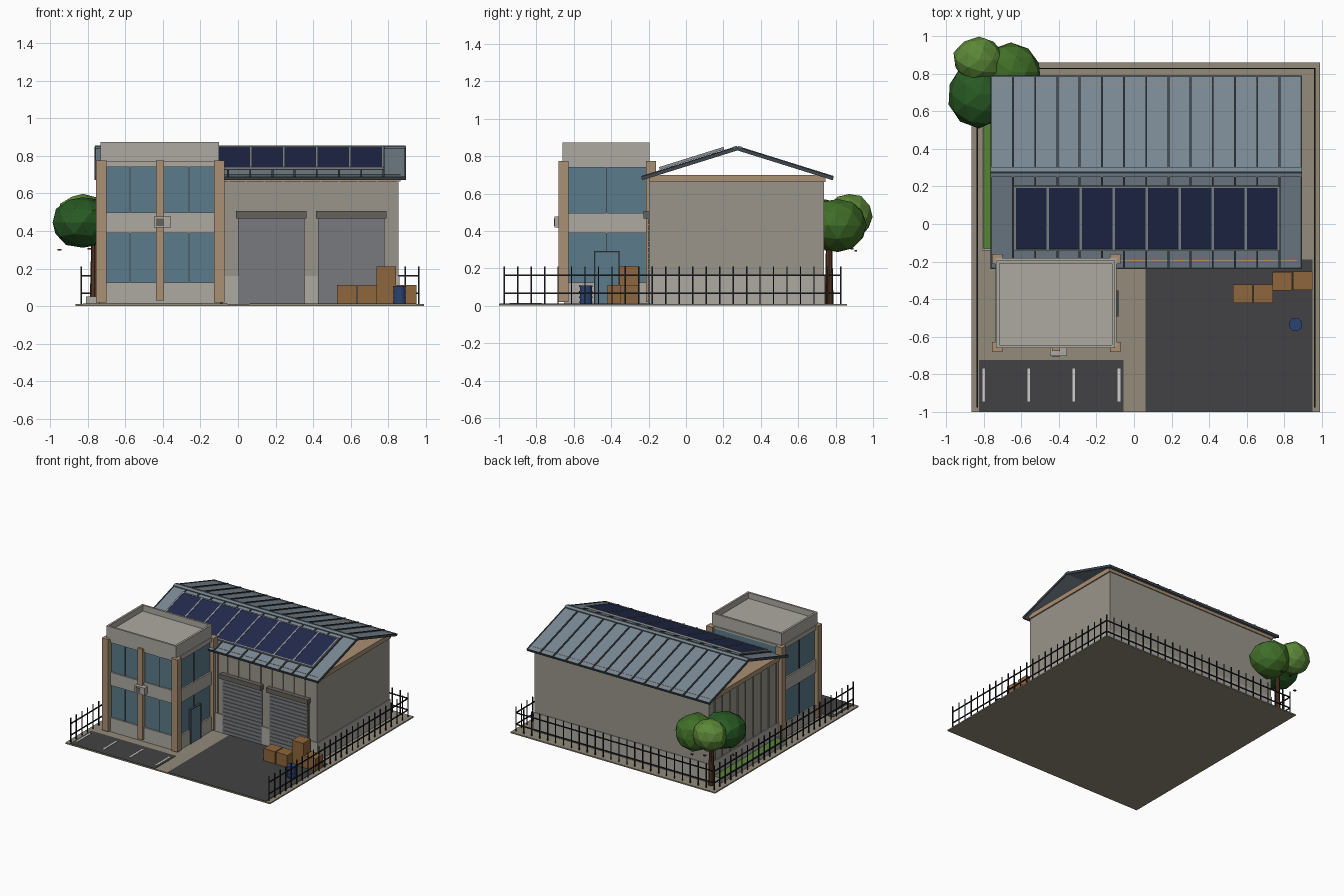
import bpy, bmesh, math, random
from mathutils import Matrix, Vector

if "Cube" in bpy.data.objects:
    bpy.data.objects.remove(bpy.data.objects["Cube"])
random.seed(4)

def mat(name, r, g, b):
    m = bpy.data.materials.new(name)
    m.diffuse_color = (*[(c / 255) ** 2.2 for c in (r, g, b)], 1)
    m.use_nodes = True
    m.node_tree.nodes["Principled BSDF"].inputs["Base Color"].default_value = m.diffuse_color
    return m

PAVE, ASPH = mat("paving", 146, 138, 122), mat("asphalt", 68, 68, 70)
WALL, CONC = mat("wall", 152, 148, 138), mat("concrete", 172, 168, 160)
TAN, GLASS = mat("tan", 168, 142, 115), mat("glass", 92, 122, 138)
ROOF, SEAM = mat("roof", 122, 136, 146), mat("seam", 66, 74, 80)
PANEL, FRAME = mat("panel", 38, 46, 78), mat("frame", 140, 146, 150)
SHUT, DARK = mat("shutter", 118, 121, 124), mat("dark", 36, 38, 42)
HEAD, LINE = mat("header", 102, 98, 92), mat("line", 205, 205, 200)
WOOD, BLUE = mat("carton", 140, 102, 62), mat("barrel_blue", 46, 68, 115)
BARK, GRASS = mat("bark", 82, 56, 38), mat("grass", 88, 130, 56)
LEAF = [mat("leaf_dark", 44, 90, 40), mat("leaf_mid", 66, 110, 44), mat("leaf_light", 92, 134, 58)]

def finish(name, bm, m):
    me = bpy.data.meshes.new(name)
    bm.to_mesh(me)
    bm.free()
    me.materials.append(m)
    ob = bpy.data.objects.new(name, me)
    bpy.context.collection.objects.link(ob)
    return ob

def boxes(name, m, items, xf=Matrix()):
    """One object of many boxes, each (x0, x1, y0, y1, z0, z1)."""
    bm = bmesh.new()
    for x0, x1, y0, y1, z0, z1 in items:
        t = Matrix.Translation(((x0 + x1) / 2, (y0 + y1) / 2, (z0 + z1) / 2))
        s = Matrix.Diagonal((x1 - x0, y1 - y0, z1 - z0, 1))
        bmesh.ops.create_cube(bm, size=1, matrix=xf @ t @ s)
    return finish(name, bm, m)

def cyls(name, m, items, n=12):
    """Vertical cones or cylinders, each (x, y, z0, z1, r0, r1)."""
    bm = bmesh.new()
    for x, y, z0, z1, r0, r1 in items:
        bmesh.ops.create_cone(bm, cap_ends=True, segments=n, radius1=r0, radius2=r1,
                              depth=z1 - z0, matrix=Matrix.Translation((x, y, (z0 + z1) / 2)))
    return finish(name, bm, m)

# Site
boxes("ground_slab", PAVE, [(-.865, .99, -1, .86, 0, .01)])
boxes("asphalt_yard", ASPH, [(.06, .95, -.998, -.19, .005, .013)])
boxes("parking_area", ASPH, [(-.825, -.055, -.998, -.725, .005, .013)])
boxes("parking_lines", LINE, [(x - .007, x + .007, -.945, -.77, .01, .015)
                              for x in (-.8, -.56, -.32, -.08)])
boxes("planter_kerb", CONC, [(-.81, -.8, -.14, .7, .01, .05), (-.8, -.725, -.14, -.13, .01, .05),
                             (-.8, -.725, .69, .7, .01, .05)])
boxes("planter_grass", GRASS, [(-.8, -.725, -.13, .69, .01, .042)])

# Warehouse walls, plinth, wall ribs and eaves band
X0, X1, Y0, Y1 = -.725, .855, -.19, .738
boxes("warehouse_walls", WALL, [(X0, X1, Y0, Y1, .01, .665)])
boxes("warehouse_plinth", CONC, [(X0 - .005, 0, Y0 - .006, Y1 + .006, .01, .16),
                                 (.357, .423, Y0 - .006, Y0, .01, .16),
                                 (.777, X1 + .005, Y0 - .006, Y1 + .006, .01, .16),
                                 (0, .777, Y1, Y1 + .006, .01, .16)])
boxes("eaves_band", TAN, [(X0 - .01, X1 + .01, Y0 - .008, Y1 + .008, .662, .7)])
boxes("wall_ribs", WALL,
      [(x - .004, x + .004, Y0 - .007, Y0, .16, .662)
       for x in [-.05 + .1 * i for i in range(10)] if x < 0 or .36 < x < .42 or x > .79]
      + [(x - .004, x + .004, Y0 - .007, Y0, .5, .662)
         for x in [.04 + .1 * i for i in range(8)]]
      + [(X0 - .007, X0, y - .004, y + .004, .16, .662)
         for y in [-.13 + .1 * i for i in range(9)]])

# Roller shutters with header housings
for i, x in enumerate((0, .425)):
    boxes(f"roller_door_{i}", SHUT, [(x, x + .355, Y0 - .008, Y0, .01, .47)])
    boxes(f"roller_slats_{i}", SHUT, [(x + .006, x + .349, Y0 - .013, Y0 - .007, z, z + .024)
                                      for z in [.016 + .03 * k for k in range(15)]])
    boxes(f"roller_header_{i}", HEAD, [(x - .01, x + .365, -.228, Y0, .467, .506)])

# Pitched roof: every piece is laid out in slope space (v runs down from the ridge)
RX0, RX1, RIDGE, DY, DZ = -.762, .892, .275, .512, .16
L = math.hypot(DY, DZ)
def slope(side):
    rot = Matrix.Rotation(-side * math.atan2(DZ, DY), 4, 'X')
    return Matrix.Translation((0, RIDGE, .846)) @ rot
for side, tag in ((-1, "front"), (1, "back")):
    xf = slope(side)
    span = lambda a, b: (min(a * side, b * side), max(a * side, b * side))
    boxes(f"roof_{tag}", ROOF, [(RX0, RX1, *span(0, L), -.012, 0)], xf)
    step = (RX1 - RX0) / 14
    boxes(f"roof_seams_{tag}", SEAM, [(RX0 + step * i - .005, RX0 + step * i + .005,
                                       *span(.01, L), 0, .008) for i in range(1, 14)], xf)
    boxes(f"roof_verges_{tag}", SEAM, [(x, x + .008, *span(0, L), -.015, .004)
                                       for x in (RX0 - .002, RX1 - .006)]
          + [(RX0, RX1, *span(L - .006, L + .002), -.015, .003)], xf)
    boxes(f"ridge_cap_{tag}", ROOF, [(RX0, RX1, *span(0, .024), 0, .01)], xf)

# Solar array on the front slope
PX0, PX1, V0, V1 = -.635, .77, -.432, -.07
xf, pw = slope(-1), (PX1 - PX0) / 8
boxes("solar_panels", PANEL, [(PX0 + pw * i + .005, PX0 + pw * (i + 1) - .005,
                               V0 + .008, V1 - .008, .012, .022) for i in range(8)], xf)
boxes("solar_frames", FRAME, [(PX0 + pw * i - .006, PX0 + pw * i + .006, V0, V1, .01, .025)
                              for i in range(9)]
      + [(PX0, PX1, v, v + .01, .01, .025) for v in (V0, V1 - .01)], xf)
boxes("solar_rails", SEAM, [(PX0, PX1, v, v + .012, 0, .012) for v in (V0 + .06, V1 - .07)], xf)

# Office tower: concrete bands around a glazed core
TX0, TX1, TY0, TY1 = -.738, -.092, -.652, -.18
boxes("office_glazing", GLASS, [(TX0 + .012, TX1 - .012, TY0 + .012, TY1, .05, .76)])
boxes("office_bands", CONC, [(TX0, TX1, TY0, TY1, a, b)
                             for a, b in ((.01, .125), (.39, .497), (.74, .775))])
boxes("office_parapet", CONC, [(-.732, -.1, -.66, -.644, .77, .873), (-.732, -.1, -.21, -.194, .77, .873),
                               (-.732, -.716, -.644, -.21, .77, .873), (-.116, -.1, -.644, -.21, .77, .873)])
boxes("office_roof", CONC, [(-.716, -.116, -.644, -.21, .77, .825)])
boxes("office_pillars", TAN, [(x, x + .056, y, y + .054, .02, .775)
                              for x in (-.757, -.127) for y in (-.682, -.214)]
      + [(-.437, -.395, -.675, -.63, .03, .775)])
mull = []
for a, b in ((.125, .39), (.497, .74)):
    mull += [(x - .003, x + .003, TY0 + .006, TY0 + .014, a, b) for x in (-.575, -.26)]
    mull += [(x, x + .008, -.428, -.422, a, b) for x in (TX0 + .006, TX1 - .014)]
boxes("window_mullions", SEAM, mull)

# Side entrance door
boxes("door_leaf", GLASS, [(TX1 - .01, TX1 + .004, -.485, -.36, .01, .285)])
boxes("door_frame", SEAM, [(TX1 - .01, TX1 + .009, -.492, -.484, .01, .292),
                           (TX1 - .01, TX1 + .009, -.363, -.355, .01, .292),
                           (TX1 - .01, TX1 + .009, -.492, -.355, .284, .292)])

# Wall-mounted cooling unit
boxes("cooling_unit", CONC, [(-.447, -.357, -.703, -.66, .418, .476)])
boxes("cooling_grille", HEAD, [(-.437, -.395, -.706, -.7, .427, .467)])

# Fence along left, right and back
FX0, FX1, FY0, FY1, h = -.835, .962, -.972, .828, .0035
posts = [(x, FY0 + i * (FY1 - FY0) / 25) for x in (FX0, FX1) for i in range(26)]
posts += [(FX0 + i * (FX1 - FX0) / 25, FY1) for i in range(1, 25)]
boxes("fence_posts", DARK, [(x - h, x + h, y - h, y + h, .01, .21) for x, y in posts])
boxes("fence_rails", DARK, [r for z in (.068, .162) for r in (
    (FX0 - h, FX0 + h, FY0, FY1, z - .004, z + .004), (FX1 - h, FX1 + h, FY0, FY1, z - .004, z + .004),
    (FX0, FX1, FY1 - h, FY1 + h, z - .004, z + .004))])

# Cartons and barrel in the yard
for i, (x, y, z) in enumerate(((.527, -.42, .012), (.637, -.42, .012), (.74, -.352, .012),
                               (.846, -.352, .012), (.738, -.355, .112))):
    boxes(f"carton_{i}", WOOD, [(x, x + .103, y, y + .098, z, z + .1)])
cyls("barrel", BLUE, [(.86, -.535, .012, .108, .033, .033)]
     + [(.86, -.535, z, z + .007, .036, .036) for z in (.016, .042, .072, .101)], 14)

# Tree: trunk, three faceted crowns and some loose leaves
cyls("tree_trunk", BARK, [(-.765, .765, .005, .36, .024, .016)], 8)
for i, (c, r) in enumerate((((-.825, .69, .445), (.172, .18, .14)),
                            ((-.655, .81, .43), (.165, .16, .145)),
                            ((-.825, .872, .475), (.14, .128, .13)))):
    bm = bmesh.new()
    bmesh.ops.create_icosphere(bm, subdivisions=2, radius=1)
    for v in bm.verts:
        v.co = Vector(c) + Vector(a * b for a, b in zip(v.co * random.uniform(.94, 1.02), r))
    finish(f"tree_crown_{i}", bm, LEAF[i])
boxes("loose_leaves", BARK, [(x, x + .02, y, y + .015, z, z + .008)
                             for x, y, z in ((-.96, .74, .295), (-.8, .88, .3), (-.7, .9, .29))])
